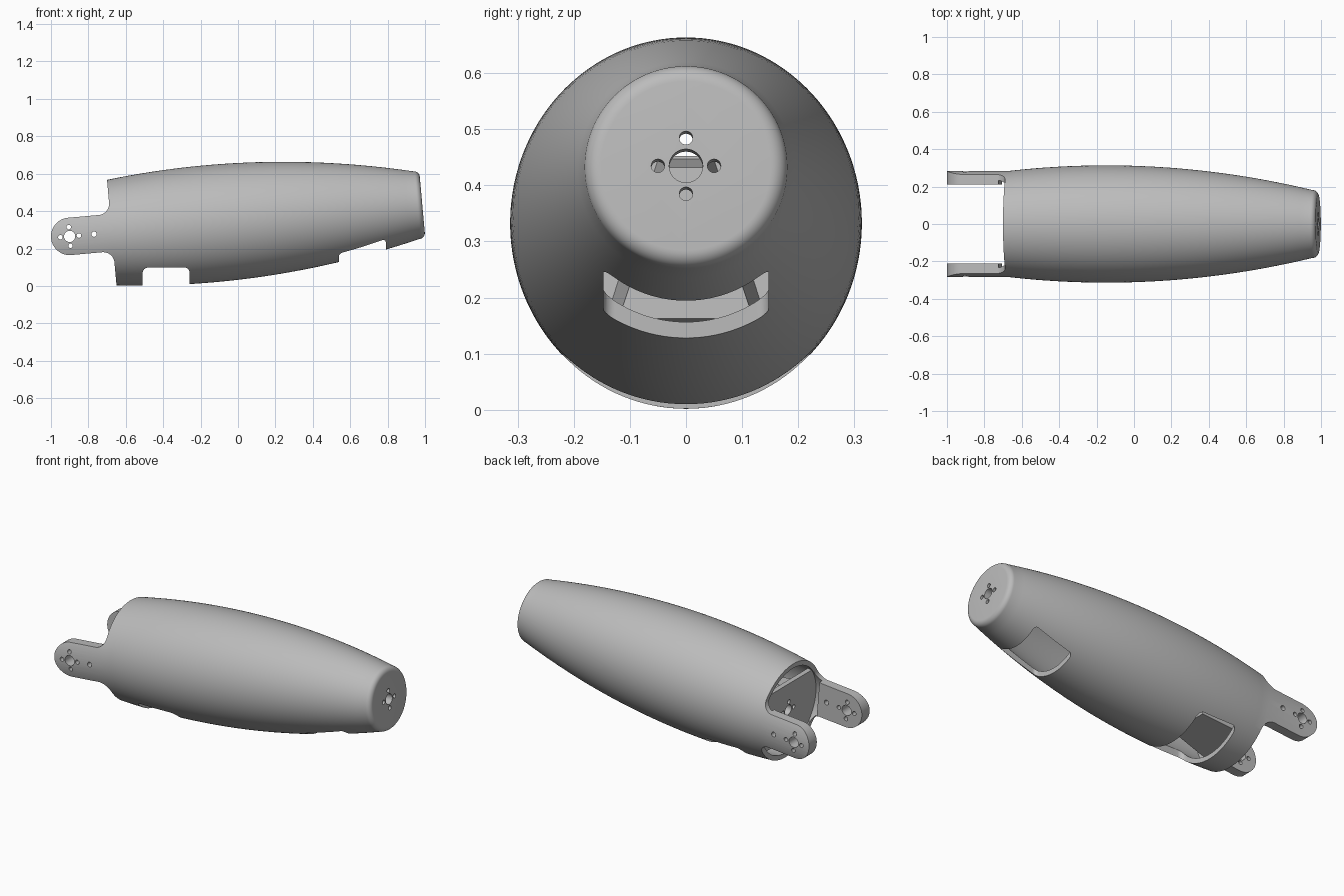
import bpy, bmesh
from math import sin, cos, pi, radians, asin
from mathutils import Matrix, Vector

if "Cube" in bpy.data.objects:
    bpy.data.objects.remove(bpy.data.objects["Cube"])

grey = bpy.data.materials.new("light_grey")
grey.use_nodes = True
grey.diffuse_color = (0.5, 0.5, 0.5, 1)
grey.node_tree.nodes["Principled BSDF"].inputs["Base Color"].default_value = (0.5, 0.5, 0.5, 1)

SEG = 128
LENGTH = 1.667      # end face to end face along the limb axis
WALL = 0.028
ARM_X, ARM_R, FILLET = -0.226, 0.1, 0.06
# Limb axis rises gently toward the capped end
PLACE = Matrix.Translation((-0.675, 0, 0.285)) @ Matrix.Rotation(radians(-5.15), 4, 'Y')


def finish(bm, name):
    bmesh.ops.recalc_face_normals(bm, faces=bm.faces)
    mesh = bpy.data.meshes.new(name)
    bm.to_mesh(mesh)
    bm.free()
    mesh.materials.append(grey)
    obj = bpy.data.objects.new(name, mesh)
    bpy.context.collection.objects.link(obj)
    return obj


def revolve(name, profile):
    """Closed solid turned about the local x axis from (x, radius) pairs."""
    bm = bmesh.new()
    rings = [[bm.verts.new((x, r * cos(2 * pi * i / SEG), r * sin(2 * pi * i / SEG)))
              for i in range(SEG)] for x, r in profile]
    for a, b in zip(rings, rings[1:]):
        for i in range(SEG):
            j = (i + 1) % SEG
            bm.faces.new((a[i], a[j], b[j], b[i]))
    bm.faces.new(rings[0])
    bm.faces.new(rings[-1])
    return finish(bm, name)


def prism(name, points, axis, lo, hi):
    """Extrude a 2D outline along the given axis between lo and hi."""
    put = {'X': lambda u, v, w: (w, u, v),
           'Y': lambda u, v, w: (u, w, v),
           'Z': lambda u, v, w: (u, v, w)}[axis]
    bm = bmesh.new()
    face = bm.faces.new([bm.verts.new(put(u, v, lo)) for u, v in points])
    new = bmesh.ops.extrude_face_region(bm, geom=[face])["geom"]
    shift = Vector(put(0, 0, hi - lo))
    bmesh.ops.translate(bm, vec=shift, verts=[g for g in new if isinstance(g, bmesh.types.BMVert)])
    return finish(bm, name)


def arc(cx, cy, r, start, end, n=12):
    return [(cx + r * cos(radians(start + (end - start) * i / n)),
             cy + r * sin(radians(start + (end - start) * i / n))) for i in range(n + 1)]


def circle(cx, cy, r):
    return arc(cx, cy, r, 0, 350, 35)


def rounded_rect(x0, x1, half, r):
    pts = []
    for cx, cy, a in ((x1 - r, half - r, 0), (x0 + r, half - r, 90),
                      (x0 + r, r - half, 180), (x1 - r, r - half, 270)):
        pts += arc(cx, cy, r, a, a + 90, 8)
    return pts


def boolean(target, cutter, operation='DIFFERENCE'):
    mod = target.modifiers.new("cut", 'BOOLEAN')
    mod.operation, mod.object, mod.solver = operation, cutter, 'EXACT'
    bpy.context.view_layer.objects.active = target
    bpy.ops.object.modifier_apply(modifier=mod.name)
    bpy.data.objects.remove(cutter)


def drill_pattern(target, cx, cy, axis, lo, hi):
    """Centre bore with four screw holes around it."""
    boolean(target, prism("bore", circle(cx, cy, 0.03), axis, lo, hi))
    for k in range(4):
        a = k * pi / 2
        boolean(target, prism("screw_hole", circle(cx + 0.05 * cos(a), cy + 0.05 * sin(a), 0.012),
                              axis, lo, hi))


def smooth(obj):
    bpy.ops.object.select_all(action='DESELECT')
    obj.select_set(True)
    bpy.context.view_layer.objects.active = obj
    bpy.ops.object.shade_smooth_by_angle(angle=radians(30))


def radius(s):
    return 0.3135 - 0.108 * (s - 0.53) ** 2


# Barrel solid with a straight extension for the arms and a filleted cap
cap_round = 0.03
stop = LENGTH - cap_round
profile = [(-0.4, radius(0))] + [(stop * i / 32, radius(stop * i / 32)) for i in range(33)]
profile += arc(stop, radius(stop) - cap_round, cap_round, 90, 0, 8)[1:]
shell = revolve("limb_shell", profile)

# Side outline: rounded arms blended into the open end
outline = arc(ARM_X, 0, ARM_R, 90, 270, 32)
outline += arc(-FILLET, -ARM_R - FILLET, FILLET, 90, 0)
outline += [(0, -0.5), (2, -0.5), (2, 0.5), (0, 0.5)]
outline += arc(-FILLET, ARM_R + FILLET, FILLET, 0, -90)
boolean(shell, prism("side_outline", outline, 'Y', -0.5, 0.5), 'INTERSECT')

# Hollow interior and the gap between the arms
inner_end = LENGTH - 0.05
cavity = [(-0.04, radius(0) - WALL)]
cavity += [(inner_end * i / 24, radius(inner_end * i / 24) - WALL) for i in range(25)]
boolean(shell, revolve("cavity", cavity))
gap = [(-0.21, -0.15), (0.21, -0.15), (0.21, 0.15), (-0.21, 0.15)]
boolean(shell, prism("arm_gap", gap, 'X', -0.5, 0.002))

# Mounting holes in the arms and the cap
drill_pattern(shell, ARM_X, 0, 'Y', -0.5, 0.5)
boolean(shell, prism("pin_hole", circle(-0.095, 0, 0.014), 'Y', -0.5, 0.5))
drill_pattern(shell, 0, 0, 'X', LENGTH - 0.1, LENGTH + 0.1)
shell.data.transform(PLACE)

# Underside access openings
boolean(shell, prism("rear_opening", rounded_rect(-0.51, -0.26, 0.22, 0.03), 'Z', -0.1, 0.2))
boolean(shell, prism("front_opening", rounded_rect(0.54, 0.79, 0.147, 0.02), 'Z', 0, 0.3))
smooth(shell)

# Inner bulkhead plate, flat at top and bottom
plate_r, top, bottom = 0.262, 0.165, -0.18
hi = asin(top / plate_r) * 180 / pi
lo = asin(bottom / plate_r) * 180 / pi
plate = prism("bulkhead", arc(0, 0, plate_r, lo, hi) + arc(0, 0, plate_r, 180 - hi, 180 - lo),
              'X', 0.008, 0.035)

# Tapered support behind the bulkhead
bm = bmesh.new()
for s, low, high, wide, narrow in ((0.03, -0.178, 0.16, 0.16, 0.05), (0.3, -0.15, 0.12, 0.12, 0.03)):
    for side in (-1, 1):
        bm.verts.new((s, side * wide, low))
        bm.verts.new((s, side * narrow, high))
bmesh.ops.convex_hull(bm, input=bm.verts)
support = finish(bm, "bulkhead_support")

for part in (plate, support):
    drill_pattern(part, 0, 0, 'X', -0.05, 0.1)
    part.data.transform(PLACE)
    smooth(part)
